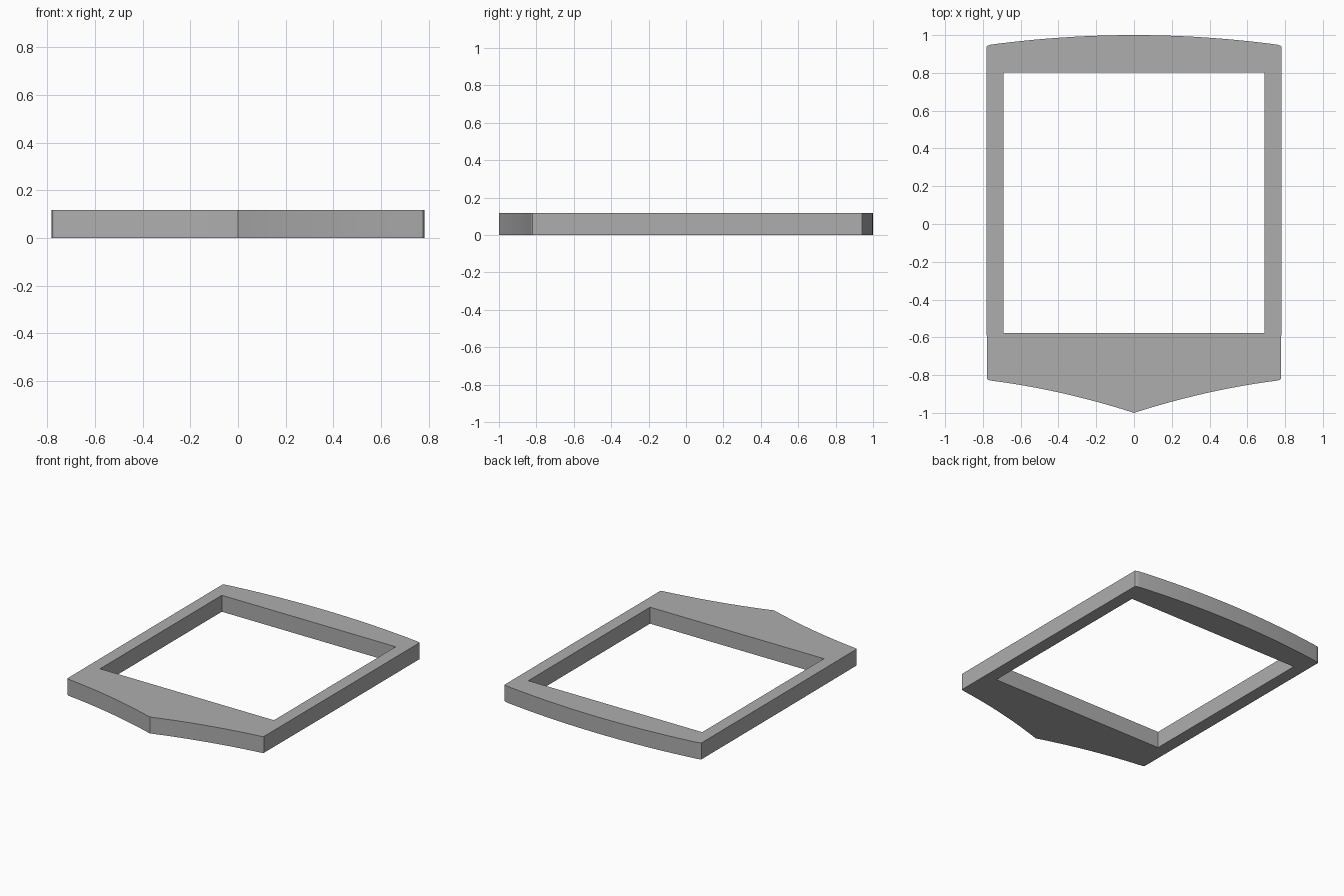
import bpy, bmesh

if "Cube" in bpy.data.objects:
    bpy.data.objects.remove(bpy.data.objects["Cube"])

HEIGHT = 0.118
STEPS = 12

# Right half of the outer outline, from bottom point up to the crown
half = []
for i in range(STEPS + 1):                      # hollow curve of the pointed end
    t = i / STEPS
    half.append((0.75 * t, -1 + 0.17 * t + 0.072 * t * (1 - t)))
half += [(0.772, -0.826), (0.779, -0.82), (0.781, 0.0), (0.781, 0.94), (0.773, 0.945)]
for i in range(STEPS + 1):                      # bowed far end
    x = 0.755 * (1 - i / STEPS)
    half.append((x, 1 - 0.05 * (x / 0.755) ** 2))

# Mirror to a closed outline, plus the rectangular opening
outer = half + [(-x, y) for x, y in reversed(half[1:-1])]
inner = [(-0.69, -0.578), (0.69, -0.578), (0.69, 0.802), (-0.69, 0.802)]

bm = bmesh.new()
edges = []
for loop in (outer, inner):
    vs = [bm.verts.new((x, y, 0)) for x, y in loop]
    edges += [bm.edges.new((vs[i - 1], vs[i])) for i in range(len(vs))]
bmesh.ops.triangle_fill(bm, edges=edges, use_beauty=True, use_dissolve=False)

# Thicken upward
ret = bmesh.ops.extrude_face_region(bm, geom=bm.faces[:], use_keep_orig=True)
top = [g for g in ret["geom"] if isinstance(g, bmesh.types.BMVert)]
bmesh.ops.translate(bm, verts=top, vec=(0, 0, HEIGHT))
bmesh.ops.recalc_face_normals(bm, faces=bm.faces[:])

mesh = bpy.data.meshes.new("window_frame")
bm.to_mesh(mesh)
bm.free()
frame = bpy.data.objects.new("window_frame", mesh)
bpy.context.collection.objects.link(frame)

# Dark grey finish
mat = bpy.data.materials.new("dark_grey")
mat.diffuse_color = (0.42, 0.42, 0.42, 1)
mat.use_nodes = True
mat.node_tree.nodes["Principled BSDF"].inputs["Base Color"].default_value = mat.diffuse_color
mesh.materials.append(mat)
